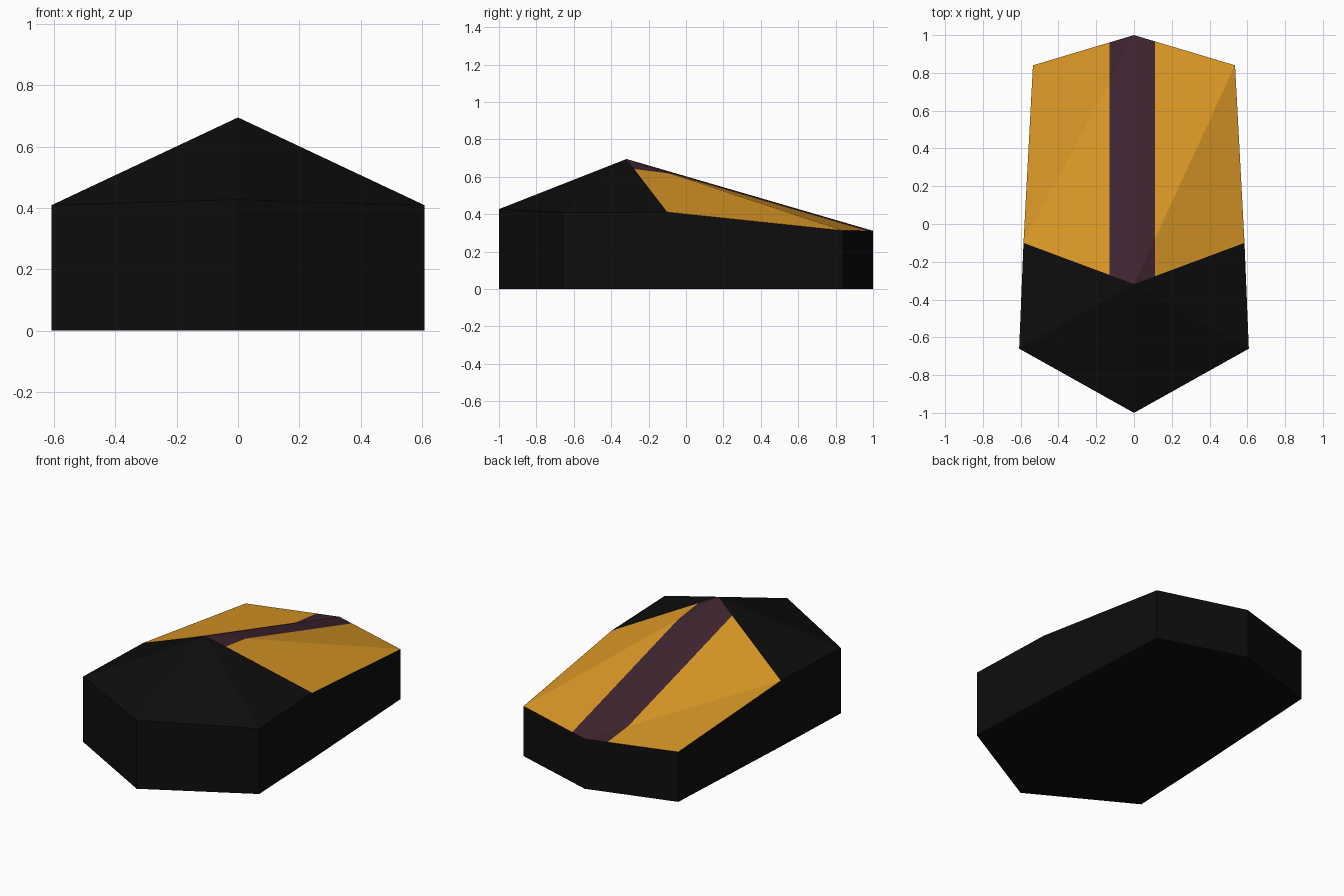
import bpy
import bmesh

if "Cube" in bpy.data.objects:
    bpy.data.objects.remove(bpy.data.objects["Cube"])


def material(name, rgb):
    m = bpy.data.materials.new(name)
    m.diffuse_color = (*rgb, 1)
    m.use_nodes = True
    m.node_tree.nodes["Principled BSDF"].inputs["Base Color"].default_value = m.diffuse_color
    return m


BLACK, ORANGE, PURPLE = 0, 1, 2

# Rim outline: nose, then right side back to the tail, left side mirrored
nose, tail, apex = (0, -1, 0.427), (0, 1, 0.311), (0, -0.318, 0.695)
right = [(0.608, -0.66, 0.409), (0.585, -0.10, 0.411), (0.535, 0.84, 0.312)]
left = [(-x, y, z) for x, y, z in reversed(right)]
outline = [nose, *right, tail, *left]

bm = bmesh.new()
rim = [bm.verts.new(p) for p in outline]
base = [bm.verts.new((x, y, 0)) for x, y, z in outline]
peak = bm.verts.new(apex)

# Vertical walls and underside
n = len(rim)
for i in range(n):
    j = (i + 1) % n
    bm.faces.new((base[i], base[j], rim[j], rim[i]))
bm.faces.new(base[::-1])

# Faceted front roof
for i in (0, 1, 6, 7):
    bm.faces.new((rim[i], rim[(i + 1) % n], peak))

# Rear roof panels: both quads are split along the same turn of diagonal
rear = []
for a, b, c in ((2, 3, None), (3, 4, None), (4, 6, None), (4, 5, 6)):
    third = peak if c is None else rim[c]
    f = bm.faces.new((rim[a], rim[b], third))
    f.material_index = ORANGE
    rear.append(f)

# Cut the centre stripe into the rear roof
STRIPE = (-0.13, 0.11)
for x in STRIPE:
    faces = [f for f in bm.faces if f.material_index == ORANGE]
    geom = faces + list({e for f in faces for e in f.edges}) + list({v for f in faces for v in f.verts})
    bmesh.ops.bisect_plane(bm, geom=geom, plane_co=(x, 0, 0), plane_no=(1, 0, 0))
for f in bm.faces:
    if f.material_index == ORANGE and STRIPE[0] < f.calc_center_median().x < STRIPE[1]:
        f.material_index = PURPLE

bmesh.ops.recalc_face_normals(bm, faces=bm.faces)
mesh = bpy.data.meshes.new("faceted_shell")
bm.to_mesh(mesh)
bm.free()
for m in (material("black", (0.004, 0.004, 0.004)),
          material("amber orange", (0.70, 0.31, 0.019)),
          material("dark plum", (0.049, 0.018, 0.028))):
    mesh.materials.append(m)
bpy.context.collection.objects.link(bpy.data.objects.new("faceted_shell", mesh))
